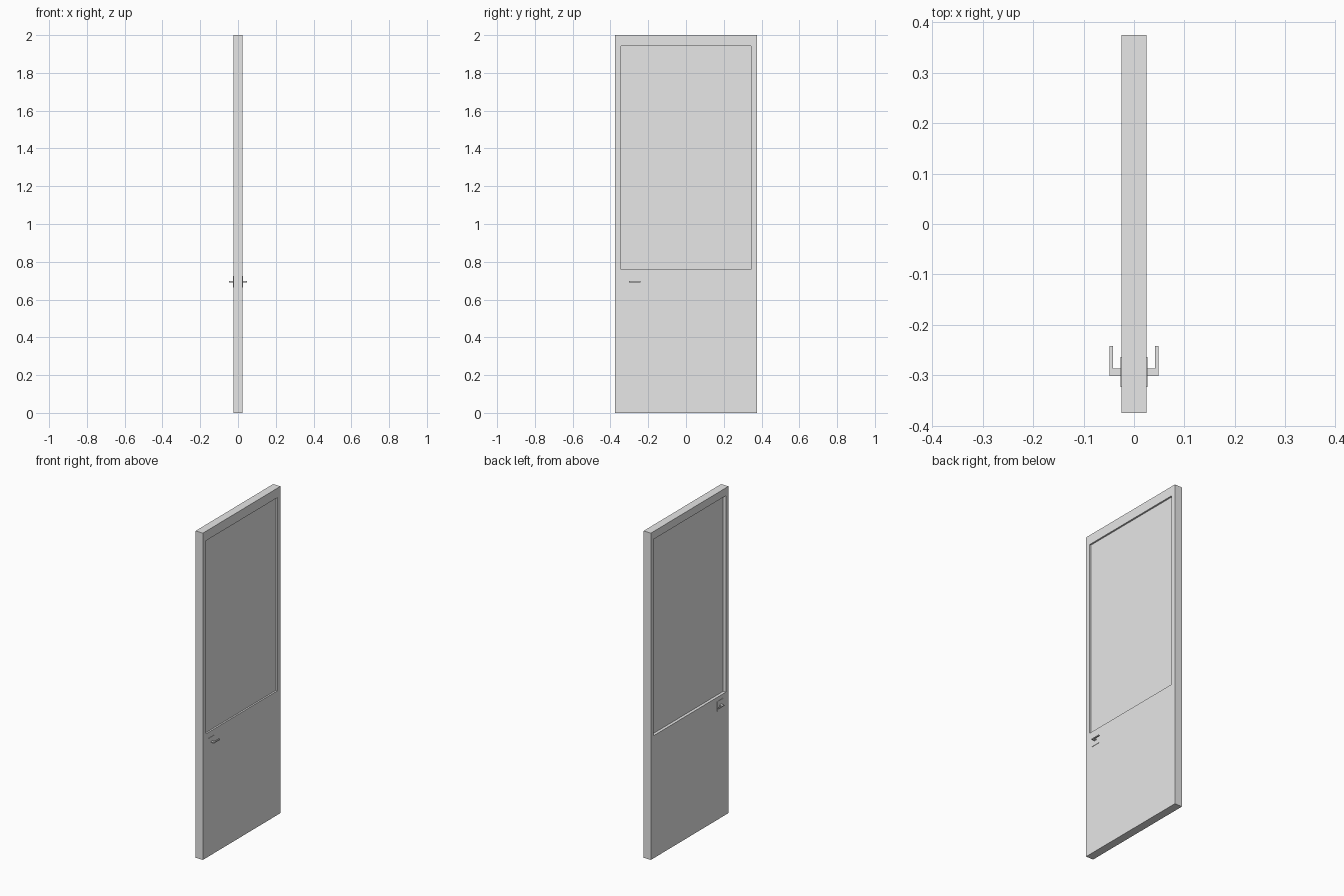
import bpy
import bmesh

if "Cube" in bpy.data.objects:
    bpy.data.objects.remove(bpy.data.objects["Cube"])

grey = bpy.data.materials.new("light grey")
grey.use_nodes = True
GREY = (0.8, 0.8, 0.8, 1)
grey.diffuse_color = GREY
grey.node_tree.nodes["Principled BSDF"].inputs["Base Color"].default_value = GREY


def finish(name, bm):
    bmesh.ops.recalc_face_normals(bm, faces=bm.faces[:])
    mesh = bpy.data.meshes.new(name)
    bm.to_mesh(mesh)
    bm.free()
    mesh.materials.append(grey)
    obj = bpy.data.objects.new(name, mesh)
    bpy.context.collection.objects.link(obj)
    return obj


def box(low, high):
    bm = bmesh.new()
    bmesh.ops.create_cube(bm, size=1)
    for v in bm.verts:
        v.co = [lo if c < 0 else hi for c, lo, hi in zip(v.co, low, high)]
    return bm


def recess(bm, side, half_width, bottom, top, depth):
    """Sink a rectangular panel into the broad face on the given side."""
    bm.normal_update()
    face = max(bm.faces, key=lambda f: side * f.normal.x * f.calc_area())
    bmesh.ops.inset_individual(bm, faces=[face], thickness=0.03)
    for v in face.verts:
        v.co.y = half_width if v.co.y > 0 else -half_width
        v.co.z = top if v.co.z > 1 else bottom
    panel = bmesh.ops.extrude_discrete_faces(bm, faces=[face])["faces"][0]
    for v in panel.verts:
        v.co.x -= side * depth


# Door leaf with a large recessed pane on each side
door = box((-0.025, -0.375, 0), (0.025, 0.375, 2))
recess(door, 1, 0.345, 0.76, 1.942, 0.01)
recess(door, -1, 0.35, 0.75, 1.952, 0.018)
finish("door_leaf", door)

# Square back plate and bent lever on both sides
LEVER = [(0.025, -0.301), (0.0486, -0.301), (0.0486, -0.242),
         (0.0416, -0.242), (0.0416, -0.286), (0.025, -0.286)]

for side, label in ((1, "left"), (-1, "right")):
    x = sorted((side * 0.025, side * 0.0272))
    finish(label + "_handle_plate",
           box((x[0], -0.323, 0.664), (x[1], -0.264, 0.724)))

    bm = bmesh.new()
    base = bm.faces.new([bm.verts.new((side * px, py, 0.691)) for px, py in LEVER])
    geom = bmesh.ops.extrude_face_region(bm, geom=[base])["geom"]
    top_verts = [g for g in geom if isinstance(g, bmesh.types.BMVert)]
    bmesh.ops.translate(bm, verts=top_verts, vec=(0, 0, 0.006))
    finish(label + "_lever_handle", bm)
